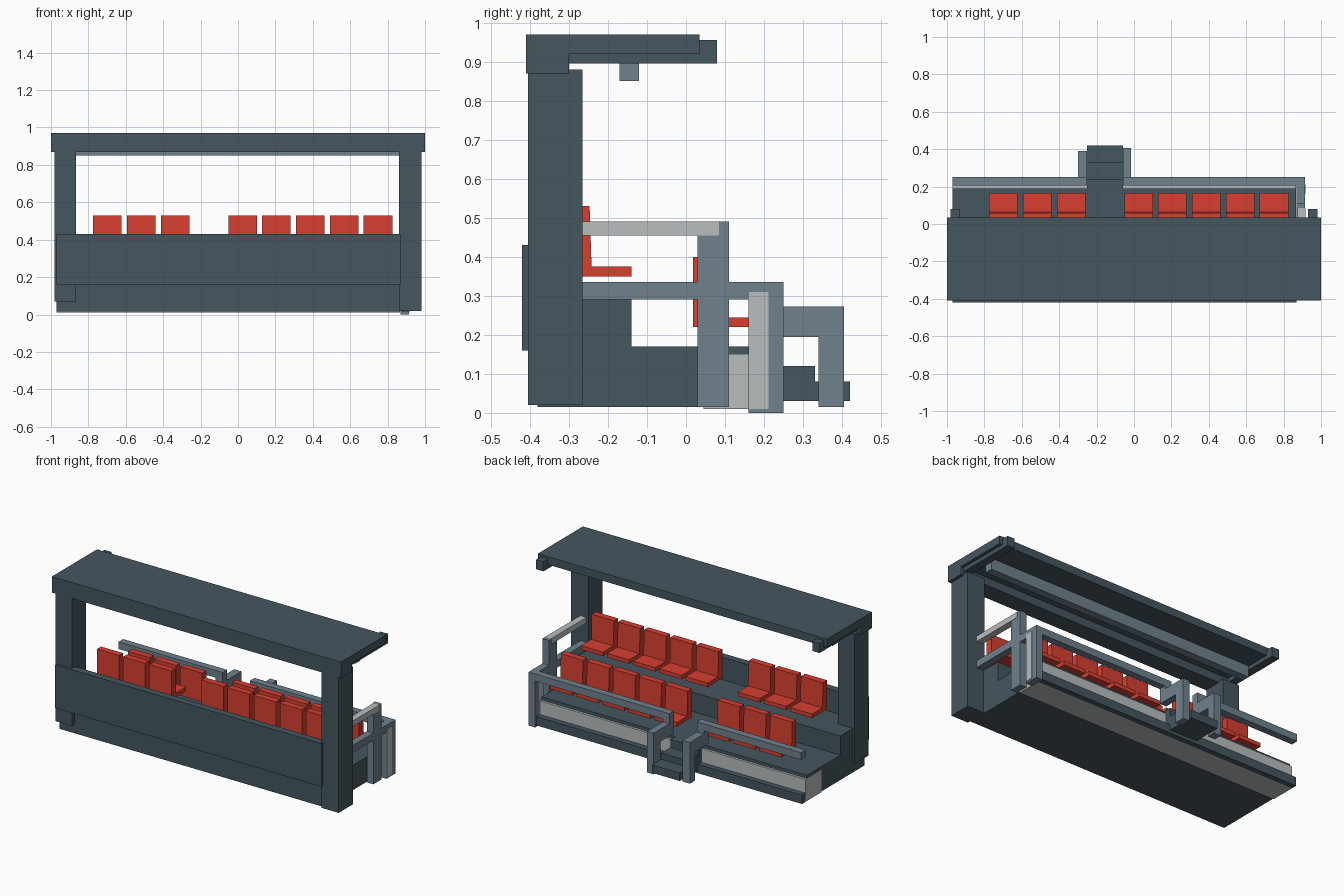
import bpy, bmesh
from mathutils import Matrix, Vector

if "Cube" in bpy.data.objects:
    bpy.data.objects.remove(bpy.data.objects["Cube"])


def material(name, colour):
    m = bpy.data.materials.new(name)
    m.diffuse_color = (*colour, 1)
    m.use_nodes = True
    m.node_tree.nodes["Principled BSDF"].inputs["Base Color"].default_value = m.diffuse_color
    return m


DARK = material("dark_steel", (0.06, 0.092, 0.115))
RAIL = material("rail_steel", (0.16, 0.22, 0.27))
PALE = material("pale_panel", (0.48, 0.51, 0.52))
RED = material("red_seat", (0.68, 0.05, 0.03))


def finish(name, bm, mat):
    bmesh.ops.recalc_face_normals(bm, faces=bm.faces)
    mesh = bpy.data.meshes.new(name)
    bm.to_mesh(mesh)
    bm.free()
    mesh.materials.append(mat)
    ob = bpy.data.objects.new(name, mesh)
    bpy.context.collection.objects.link(ob)
    return ob


def box(name, x, y, z, mat):
    """Box from (min, max) pairs."""
    bm = bmesh.new()
    size = [b - a for a, b in (x, y, z)]
    mid = Vector([(a + b) / 2 for a, b in (x, y, z)])
    bmesh.ops.create_cube(bm, size=1, matrix=Matrix.Translation(mid) @ Matrix.Diagonal((*size, 1)))
    return finish(name, bm, mat)


def extrude_x(name, profile, x, mat):
    """Side profile of (y, z) points extruded along x."""
    bm = bmesh.new()
    face = bm.faces.new([bm.verts.new((x[0], y, z)) for y, z in profile])
    new = bmesh.ops.extrude_face_region(bm, geom=[face])["geom"]
    bmesh.ops.translate(bm, vec=(x[1] - x[0], 0, 0),
                        verts=[v for v in new if isinstance(v, bmesh.types.BMVert)])
    return finish(name, bm, mat)


# roof with deep rear fascia
extrude_x("roof", [(-0.41, 0.87), (-0.30, 0.87), (-0.30, 0.92), (0.035, 0.92),
                   (0.035, 0.97), (-0.41, 0.97)], (-1, 1), DARK)
# roof end beams with upturned noses
for x in ((-0.98, -0.93), (0.93, 0.98)):
    extrude_x("roof_beam", [(-0.30, 0.895), (0.08, 0.895), (0.08, 0.955), (0.035, 0.955),
                            (0.035, 0.92), (-0.30, 0.92)], x, DARK)
box("roof_light_bar", (-0.93, 0.93), (-0.17, -0.12), (0.85, 0.92), RAIL)

# columns
box("left_column", (-0.98, -0.865), (-0.405, -0.265), (0.07, 0.88), DARK)
box("right_column", (0.86, 0.98), (-0.405, -0.265), (0.02, 0.88), DARK)

# tiered base and rear wall
extrude_x("tiered_base", [(-0.38, 0.015), (0.045, 0.015), (0.045, 0.15), (0.19, 0.15),
                          (0.19, 0.17), (-0.14, 0.17), (-0.14, 0.29), (-0.38, 0.29)],
          (-0.97, 0.865), DARK)
box("rear_wall", (-0.97, 0.87), (-0.42, -0.375), (0.16, 0.43), DARK)
box("front_fascia", (-0.97, 0.865), (0.045, 0.205), (0.01, 0.15), PALE)
box("front_sill", (-0.97, 0.865), (0.205, 0.24), (0.01, 0.065), DARK)

# two rows of seats with a central aisle
starts = [-0.775 + 0.181 * i for i in range(3)] + [-0.052 + 0.181 * i for i in range(5)]
for row, y, z in (("rear", -0.287, 0.35), ("front", 0.018, 0.22)):
    for x in starts:
        extrude_x(row + "_seat", [(y, z), (y + 0.147, z), (y + 0.147, z + 0.025),
                                  (y + 0.045, z + 0.025), (y + 0.04, z + 0.18), (y + 0.02, z + 0.18),
                                  (y, z + 0.18)], (x, x + 0.153), RED)

# front rails
box("left_front_rail", (-0.97, -0.25), (0.205, 0.25), (0.29, 0.335), RAIL)
box("right_front_rail", (-0.06, 0.87), (0.205, 0.25), (0.29, 0.335), RAIL)

# handrails either side of the entrance
for x, y in (((-0.30, -0.25), 0.39), ((-0.06, -0.015), 0.405)):
    extrude_x("entrance_handrail", [(0.205, 0.195), (0.34, 0.195), (0.34, 0.015), (y, 0.015),
                                    (y, 0.272), (0.25, 0.272), (0.25, 0.29), (0.205, 0.29)], x, RAIL)

# entrance steps
extrude_x("entrance_steps", [(0.19, 0.03), (0.42, 0.03), (0.42, 0.08), (0.33, 0.08),
                             (0.33, 0.12), (0.24, 0.12), (0.24, 0.17), (0.19, 0.17)],
          (-0.25, -0.06), DARK)

# right side railing
box("side_rail", (0.87, 0.915), (-0.265, 0.16), (0.29, 0.335), RAIL)
box("side_post", (0.87, 0.915), (0.03, 0.11), (0.015, 0.455), RAIL)
box("side_post_cap", (0.87, 0.915), (0.085, 0.11), (0.455, 0.49), RAIL)
box("side_handrail", (0.875, 0.917), (-0.265, 0.085), (0.455, 0.49), PALE)
box("corner_post", (0.87, 0.915), (0.16, 0.25), (0.0, 0.335), RAIL)
box("corner_panel", (0.868, 0.918), (0.162, 0.212), (0.01, 0.31), PALE)
